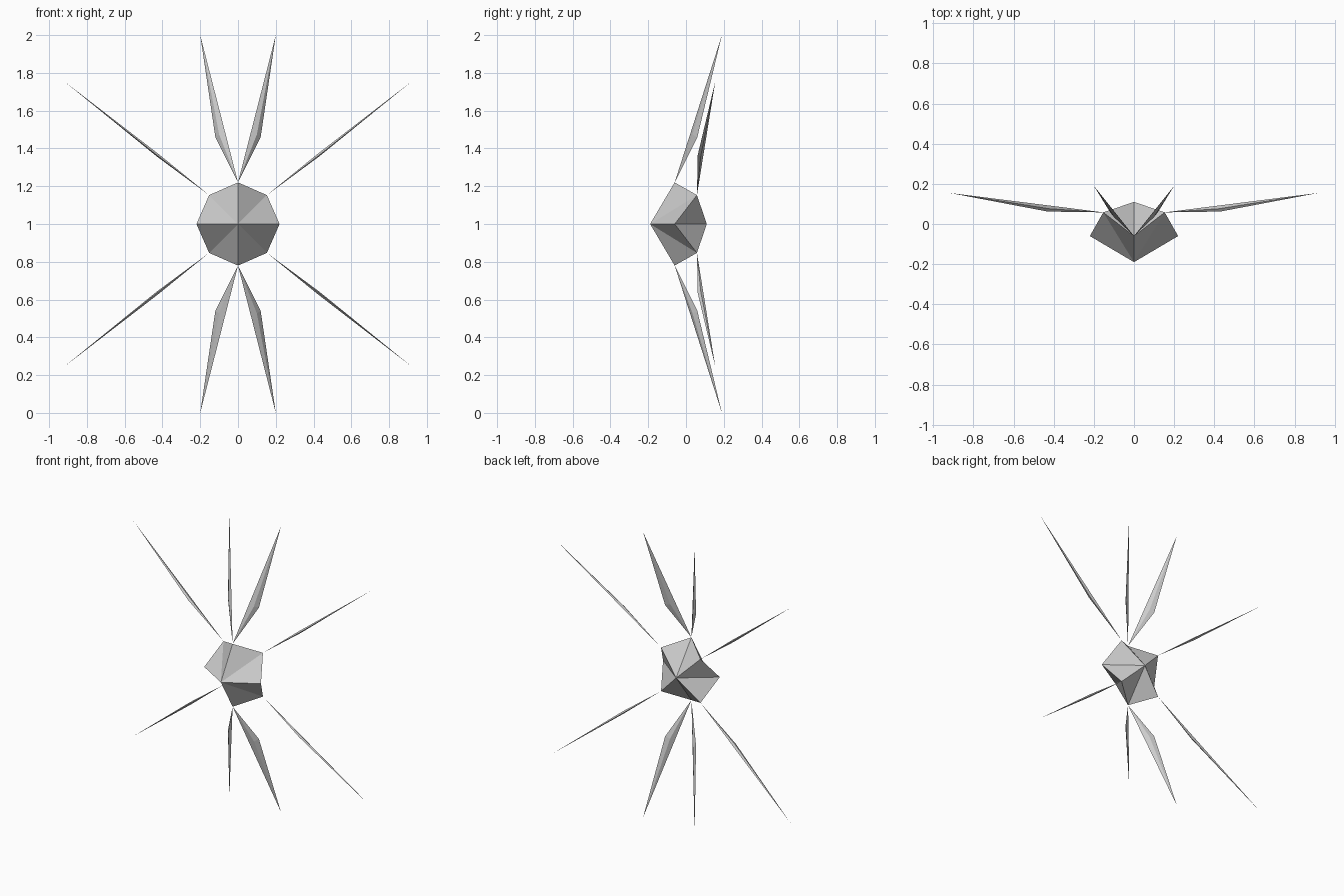
import bpy
import bmesh
from mathutils import Vector

if "Cube" in bpy.data.objects:
    bpy.data.objects.remove(bpy.data.objects["Cube"])

CENTRE = Vector((0, 0, 1))


def build(name, points, faces):
    bm = bmesh.new()
    verts = [bm.verts.new(p) for p in points]
    for f in faces:
        bm.faces.new([verts[i] for i in f])
    bmesh.ops.recalc_face_normals(bm, faces=bm.faces)
    mesh = bpy.data.meshes.new(name)
    bm.to_mesh(mesh)
    bm.free()
    obj = bpy.data.objects.new(name, mesh)
    bpy.context.collection.objects.link(obj)
    return obj


# Faceted core: front and back points, ring of four tips and four corners
front, back = (0, -0.19, 1), (0, 0.11, 1)
ring = []
for dx, dz in ((1, 0), (0, 1), (-1, 0), (0, -1)):
    ring.append((0.22 * dx, -0.06, 1 + 0.22 * dz))
    cx, cz = dx - dz, dx + dz          # corner following each tip
    ring.append((0.153 * cx, 0.058, 1 + 0.153 * cz))
faces = []
for i in range(8):
    a, b = 2 + i, 2 + (i + 1) % 8
    faces += [(0, a, b), (1, b, a)]
build("core", [front, back] + ring, faces)


# Spike: one straight edge, one bent edge, thin ridge on both sides
def spike(name, base, tip, bend, half_thick, sx, sz):
    base, tip, bend = Vector(base), Vector(tip), Vector(bend)
    axis = (tip - base).normalized()
    straight = base + axis * (bend - base).dot(axis)
    n = axis.cross(bend - straight).normalized() * half_thick
    mid = straight.lerp(bend, 0.5)
    points = [base, tip, straight, mid + n, bend, mid - n]
    points = [(p.x * sx, p.y, 1 + (p.z - 1) * sz) for p in points]
    faces = []
    for i in range(4):
        a, b = 2 + i, 2 + (i + 1) % 4
        faces += [(0, a, b), (1, b, a)]
    build(name, points, faces)


for sx, side in ((1, "right"), (-1, "left")):
    for sz, level in ((1, "upper"), (-1, "lower")):
        spike(f"{level}_{side}_inner_spike", (0, -0.06, 1.22), (0.2, 0.19, 2.0),
              (0.12, 0.06, 1.46), 0.01, sx, sz)
        spike(f"{level}_{side}_outer_spike", (0.153, 0.058, 1.153), (0.92, 0.155, 1.755),
              (0.43, 0.062, 1.365), 0.008, sx, sz)
